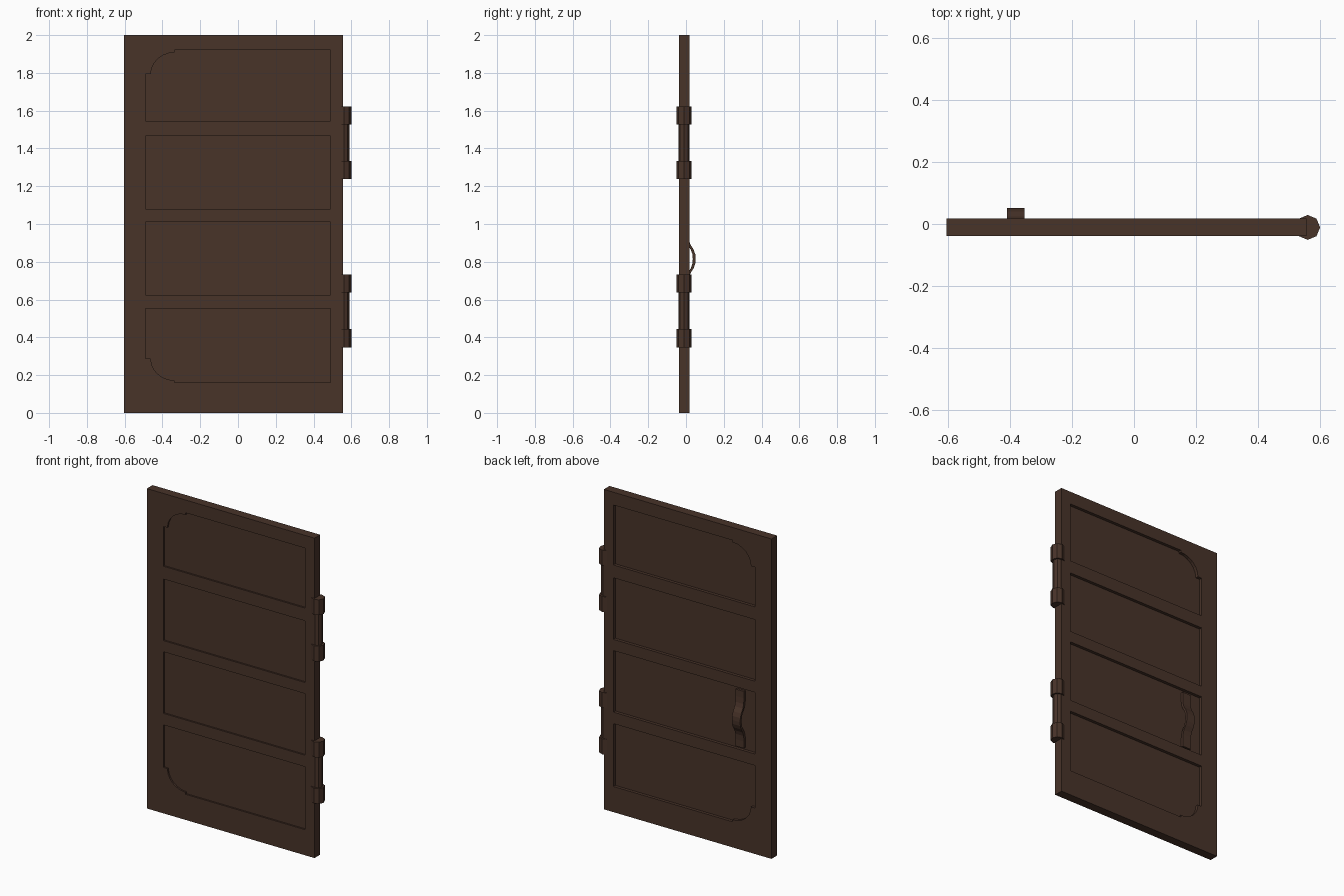
import bpy, bmesh, math

if "Cube" in bpy.data.objects:
    bpy.data.objects.remove(bpy.data.objects["Cube"])

wood = bpy.data.materials.new("dark brown wood")
wood.diffuse_color = (0.065, 0.033, 0.022, 1)
wood.use_nodes = True
wood.node_tree.nodes["Principled BSDF"].inputs["Base Color"].default_value = wood.diffuse_color

Y0, Y1 = -0.038, 0.018            # front and back faces of the door
P0, P1 = -0.028, -0.001           # front and back faces of the sunk panels


def new_object(name, bm):
    bmesh.ops.recalc_face_normals(bm, faces=bm.faces)
    me = bpy.data.meshes.new(name)
    bm.to_mesh(me)
    bm.free()
    ob = bpy.data.objects.new(name, me)
    bpy.context.collection.objects.link(ob)
    me.materials.append(wood)
    return ob


def plate(name, loops, y0, y1):
    """Flat plate from x-z outlines (the first is outer, the rest are holes)."""
    bm = bmesh.new()
    edges = []
    for pts in loops:
        vs = [bm.verts.new((x, y0, z)) for x, z in pts]
        edges += [bm.edges.new((vs[i - 1], vs[i])) for i in range(len(vs))]
    bmesh.ops.triangle_fill(bm, edges=edges, use_beauty=True, use_dissolve=False)
    ext = bmesh.ops.extrude_face_region(bm, geom=bm.faces[:], use_keep_orig=True)
    for v in ext["geom"]:
        if isinstance(v, bmesh.types.BMVert):
            v.co.y = y1
    return new_object(name, bm)


def rect(x0, x1, z0, z1):
    return [(x0, z0), (x1, z0), (x1, z1), (x0, z1)]


def notched(z_flat, z_end):
    """Panel outline with a stepped round corner on the left at z_end."""
    s = 1 if z_end > z_flat else -1
    cx, cz = -0.335, z_end - s * 0.127
    pts = [(0.49, z_end), (0.49, z_flat), (-0.49, z_flat), (-0.49, cz)]
    for i in range(7):
        a = math.pi / 2 * i / 6
        pts.append((cx - 0.127 * math.cos(a), cz + s * 0.115 * math.sin(a)))
    return pts + [(cx, z_end)]


# door frame and sunk panels
panels = [notched(0.553, 0.16), rect(-0.49, 0.49, 0.625, 1.01),
          rect(-0.49, 0.49, 1.08, 1.465), notched(1.545, 1.92)]
plate("door_frame", [rect(-0.604, 0.556, 0, 2)] + panels, Y0, Y1)
for i, p in enumerate(panels):
    plate(f"sunk_panel_{i + 1}", [p], P0, P1)


# hinges: two octagonal knuckles and a thinner pin each
def barrel(name, r, z0, z1):
    bm = bmesh.new()
    bmesh.ops.create_cone(bm, cap_ends=True, segments=8, radius1=r, radius2=r, depth=z1 - z0)
    bmesh.ops.translate(bm, verts=bm.verts, vec=(0.56, -0.011, (z0 + z1) / 2))
    return new_object(name, bm)


for label, z in (("lower", 0.347), ("upper", 1.237)):
    barrel(label + "_hinge_pin", 0.029, z + 0.05, z + 0.34)
    barrel(label + "_hinge_bottom_knuckle", 0.04, z, z + 0.096)
    barrel(label + "_hinge_top_knuckle", 0.04, z + 0.29, z + 0.386)

# pull handle: bent strip with flat feet on the back panel
half = [(0.178, 0.013), (0.135, 0.013), (0.10, 0.016), (0.075, 0.024),
        (0.05, 0.040), (0.025, 0.049)]
path = half + [(0, 0.051)] + [(-z, y) for z, y in reversed(half)]
bm = bmesh.new()
rings = []
for dz, y in path:
    z = 0.815 + dz
    rings.append([bm.verts.new(c) for c in ((-0.41, y, z), (-0.353, y, z),
                                            (-0.353, y - 0.015, z), (-0.41, y - 0.015, z))])
for a, b in zip(rings, rings[1:]):
    for i in range(4):
        bm.faces.new((a[i - 1], a[i], b[i], b[i - 1]))
bm.faces.new(rings[0])
bm.faces.new(rings[-1])
new_object("pull_handle", bm)
